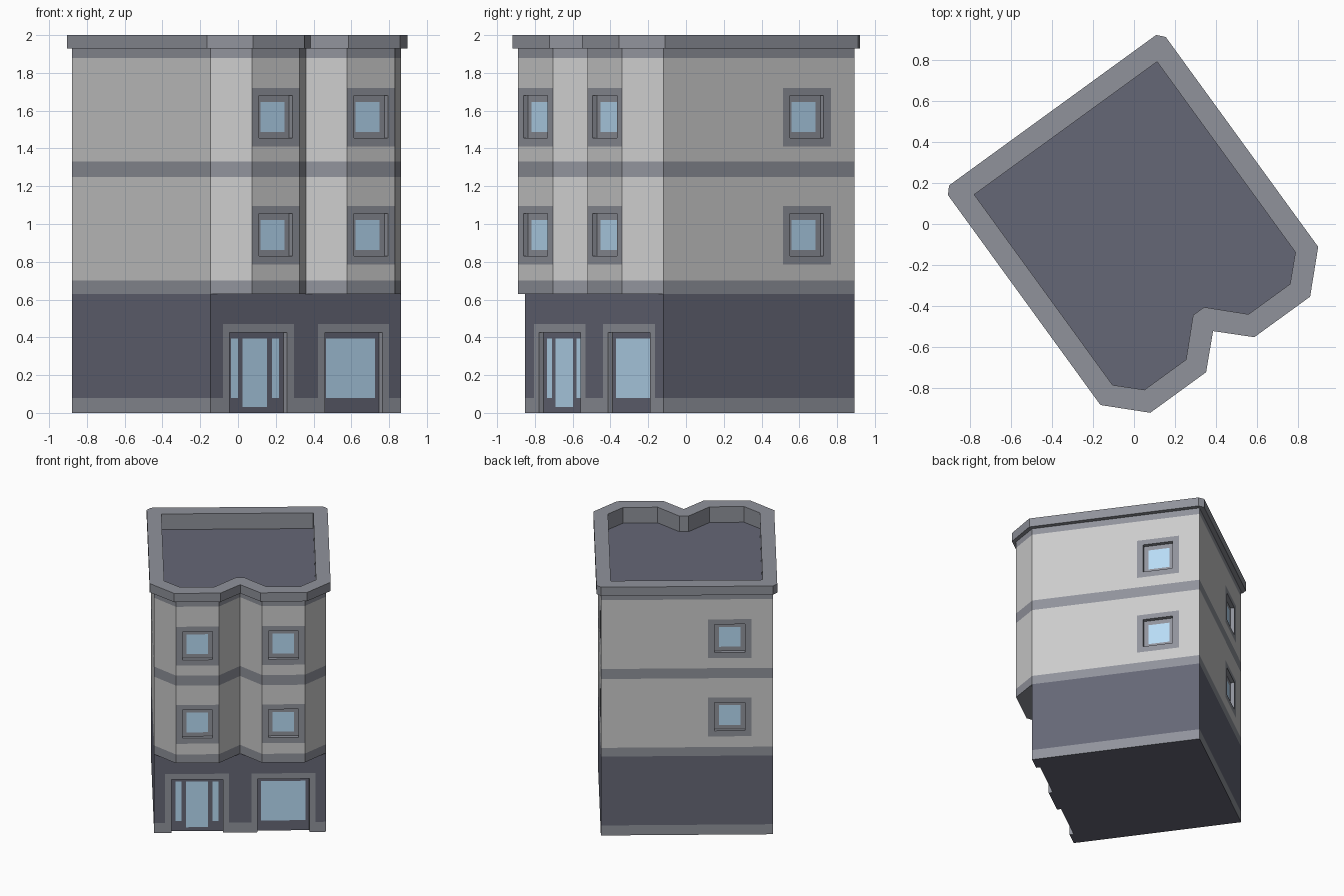
import bpy, bmesh, math
from mathutils import Vector

if "Cube" in bpy.data.objects:
    bpy.data.objects.remove(bpy.data.objects["Cube"])

TURN = math.radians(36)          # whole building is turned on its plot
WALL, TRIM, DARK, GLASS = range(4)
COLOURS = [("wall", (.56, .56, .56, 1)), ("trim", (.28, .29, .33, 1)),
           ("dark", (.13, .135, .18, 1)), ("glass", (.48, .71, .91, 1))]
MATS = []
for name, col in COLOURS:
    m = bpy.data.materials.new(name)
    m.diffuse_color = col
    m.use_nodes = True
    m.node_tree.nodes["Principled BSDF"].inputs["Base Color"].default_value = m.diffuse_color
    MATS.append(m)


def finish(name, bm):
    bmesh.ops.remove_doubles(bm, verts=bm.verts, dist=1e-5)
    me = bpy.data.meshes.new(name)
    bm.to_mesh(me)
    bm.free()
    for m in MATS:
        me.materials.append(m)
    ob = bpy.data.objects.new(name, me)
    ob.rotation_euler.z = TURN
    bpy.context.collection.objects.link(ob)


def face(bm, pts, mat):
    f = bm.faces.new([bm.verts.new(p) for p in pts])
    f.material_index = mat


def panel(bm, p0, p1, bands, rects=()):
    """Wall from p0 to p1. bands: (z0, z1, mat); rects: (centre, half, z0, z1, mat, depth)."""
    p0, p1 = Vector((*p0, 0)), Vector((*p1, 0))
    d = (p1 - p0).normalized()
    length = (p1 - p0).length
    inward = Vector((-d.y, d.x, 0))

    def at(u, z, depth=0):
        return p0 + d * u + inward * depth + Vector((0, 0, z))

    layers = [(0, length, a, b, m, 0) for a, b, m in bands]
    layers += [(max(0, c - h), min(length, c + h), a, b, m, dp) for c, h, a, b, m, dp in rects]
    us = sorted({round(v, 5) for r in layers for v in r[:2]})
    zs = sorted({round(v, 5) for r in layers for v in r[2:4]})
    for u0, u1 in zip(us, us[1:]):
        for z0, z1 in zip(zs, zs[1:]):
            u, z = (u0 + u1) / 2, (z0 + z1) / 2
            r = [r for r in layers if r[0] < u < r[1] and r[2] < z < r[3]][-1]
            face(bm, [at(u0, z0, r[5]), at(u1, z0, r[5]), at(u1, z1, r[5]), at(u0, z1, r[5])], r[4])
    # jambs around recessed openings (glass lies flush in the recess)
    for u0, u1, z0, z1, m, dp in layers:
        if dp and m != GLASS:
            ring = [(u0, z0), (u1, z0), (u1, z1), (u0, z1)]
            for i in range(4):
                a, b = ring[i], ring[(i + 1) % 4]
                if a[1] == b[1] == 0:
                    continue
                face(bm, [at(*a), at(*b), at(*b, dp), at(*a, dp)], TRIM)


def flat(bm, loops, z, up, mat):
    """Horizontal face bounded by one outline, or a ring between two."""
    edges = []
    for lp in loops:
        vs = [bm.verts.new((x, y, z)) for x, y in lp]
        edges += [bm.edges.new((vs[i - 1], vs[i])) for i in range(len(vs))]
    res = bmesh.ops.triangle_fill(bm, use_beauty=True, edges=edges)
    for f in res["geom"]:
        if isinstance(f, bmesh.types.BMFace):
            f.normal_update()
            if (f.normal.z > 0) != up:
                f.normal_flip()
            f.material_index = mat


L, R, F, B, BAY, MID = -.618, .628, -.604, .646, -.762, .005
REC = .03


def mirrored(half):
    """Complete a right-hand outline (front to back) with its left-hand mirror, counter-clockwise."""
    return half + [(2 * MID - x, y) for x, y in reversed(half) if abs(x - MID) > 1e-6]


def windows(c):
    out = []
    for z in (0, .625):
        out += [(c, .157, .785 + z, 1.095 + z, TRIM, 0),
                (c, .11, .83 + z, 1.055 + z, TRIM, REC),
                (c, .078, .862 + z, 1.02 + z, GLASS, REC)]
    return out


# ground floor: flat front with door and shop window
bands = [(0, .08, TRIM), (.08, .63, DARK)]
DOOR, SHOP = -.306 - L, .318 - L
front = []
for c in (DOOR, SHOP):
    front += [(c, .232, 0, .47, TRIM, 0), (c, .188, 0, .425, DARK, REC)]
front += [(DOOR, .08, .03, .395, GLASS, REC), (SHOP, .16, .08, .395, GLASS, REC)]
front += [(DOOR + s * .134, .022, .08, .395, GLASS, REC) for s in (-1, 1)]
bm = bmesh.new()
box = [(L, F), (R, F), (R, B), (L, B)]
for i in range(4):
    panel(bm, box[i], box[(i + 1) % 4], bands, front if i == 0 else ())
base = [(L, F)]
for c in (DOOR + L, SHOP + L):
    base += [(c - .188, F), (c - .188, F + REC), (c + .188, F + REC), (c + .188, F)]
flat(bm, [base + box[1:]], 0, False, DARK)
finish("ground_floor", bm)

# upper floors with two projecting bays
outline = mirrored([(MID, F), (.160, BAY), (.473, BAY), (R, F), (R, B)])
bands = [(.63, .70, TRIM), (.70, 1.25, WALL), (1.25, 1.33, TRIM), (1.33, 1.88, WALL), (1.88, 1.93, TRIM)]
bm = bmesh.new()
for i, p in enumerate(outline):
    q = outline[(i + 1) % len(outline)]
    rects = ()
    if p[1] == q[1] == BAY:
        rects = windows(.1565)
    elif p[0] == q[0] == R:
        rects = windows(.335 - F)
    elif p[1] == q[1] == B:
        rects = windows(R + .305)
    panel(bm, p, q, bands, rects)
for s in (-1, 1):
    flat(bm, [[(MID, F), (MID + s * .155, BAY), (MID + s * .468, BAY), (MID + s * .623, F)]], .63, False, TRIM)
finish("upper_walls", bm)

# cornice and parapet
outer = mirrored([(MID, -.648), (.150, -.790), (.486, -.790), (.660, -.617), (.660, B), (R, .681)])
inner = mirrored([(MID + .033, -.528), (.193, -.683), (.443, -.683), (.555, -.573), (.555, .573)])
TOP, LOW, ROOF = 2.0, 1.93, 1.875
bm = bmesh.new()
for i in range(len(outer)):
    panel(bm, outer[i - 1], outer[i], [(LOW, TOP, TRIM)])
for i in range(len(inner)):
    panel(bm, inner[i], inner[i - 1], [(ROOF, TOP, TRIM)])
flat(bm, [outer, inner], TOP, True, TRIM)
flat(bm, [outer, outline], LOW, False, TRIM)
finish("cornice", bm)

# sunken flat roof
bm = bmesh.new()
flat(bm, [inner], ROOF, True, DARK)
finish("roof", bm)
